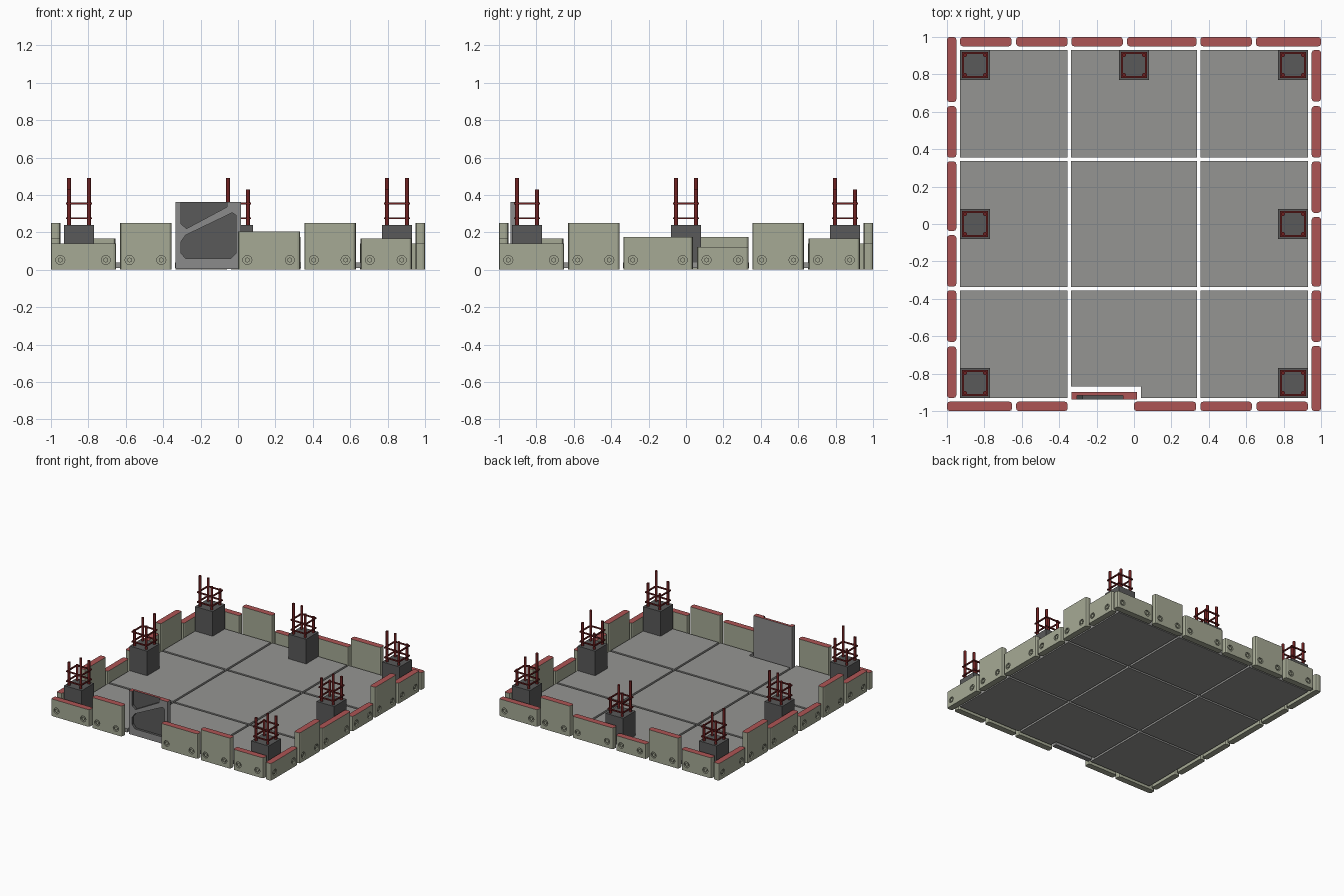
import bpy, bmesh
from math import pi, cos, sin
from mathutils import Matrix, Vector

if "Cube" in bpy.data.objects:
    bpy.data.objects.remove(bpy.data.objects["Cube"])


def material(name, r, g, b):
    m = bpy.data.materials.new(name)
    m.diffuse_color = (r, g, b, 1)
    m.use_nodes = True
    m.node_tree.nodes["Principled BSDF"].inputs["Base Color"].default_value = m.diffuse_color
    return m


GREEN = material("panel_green", .38, .40, .30)
RED = material("edge_red", .42, .09, .09)
STEEL = material("rebar_red", .16, .015, .015)
DARK = material("dark_concrete", .10, .10, .10)
FLOOR = material("floor_grey", .30, .30, .29)
FRAME = material("frame_grey", .26, .26, .26)


def finish(name, bm, *mats):
    bmesh.ops.recalc_face_normals(bm, faces=bm.faces)
    me = bpy.data.meshes.new(name)
    bm.to_mesh(me)
    bm.free()
    for m in mats:
        me.materials.append(m)
    ob = bpy.data.objects.new(name, me)
    bpy.context.collection.objects.link(ob)
    return ob


def box(bm, x0, x1, y0, y1, z0, z1):
    c = Vector((x0 + x1, y0 + y1, z0 + z1)) / 2
    mat = Matrix.Translation(c) @ Matrix.Diagonal((x1 - x0, y1 - y0, z1 - z0, 1))
    return bmesh.ops.create_cube(bm, size=1, matrix=mat)["verts"]


def prism(bm, pts, z0, z1):
    """Extrude an xy outline from z0 to z1."""
    f = bm.faces.new([bm.verts.new((x, y, z0)) for x, y in pts])
    top = bmesh.ops.extrude_face_region(bm, geom=[f])["geom"]
    for v in top:
        if isinstance(v, bmesh.types.BMVert):
            v.co.z = z1


def rod(bm, mat, r, depth, n):
    bmesh.ops.create_cone(bm, cap_ends=True, segments=n, radius1=r, radius2=r,
                          depth=depth, matrix=mat)


def cut(ob, cutter):
    cutter.hide_render = True
    cutter.display_type = 'WIRE'
    m = ob.modifiers.new("cut", 'BOOLEAN')
    m.object = cutter
    m.operation = 'DIFFERENCE'
    m.solver = 'EXACT'
    m.material_mode = 'TRANSFER'
    bpy.context.view_layer.objects.active = ob
    bpy.ops.object.modifier_apply(modifier=m.name)
    bpy.data.objects.remove(cutter)


# Floor slabs, the front middle one notched for the gate
bounds = [(-.93, -.355), (-.338, .338), (.355, .93)]
for i, (x0, x1) in enumerate(bounds):
    for j, (y0, y1) in enumerate(bounds):
        pts = [(x0, y0), (x1, y0), (x1, y1), (x0, y1)]
        if (i, j) == (1, 0):
            pts = [(x0, -.87), (.037, -.87), (.037, y0), (x1, y0), (x1, y1), (x0, y1)]
        bm = bmesh.new()
        prism(bm, pts, .008, .038)
        finish(f"floor_slab_{i}_{j}", bm, FLOOR)

# Wall panels, repeated around the four sides in a pinwheel: start, end, height
side = [(-1, -.652, .14), (-.63, -.355, .25), (-.335, .037, .175),
        (.06, .335, .122), (.355, .63, .25), (.655, .93, .168)]
front = side[:2] + [(0, .332, .205)] + side[4:]
FACE_OUT = Matrix.Rotation(pi / 2, 4, 'X')
for k, row in enumerate([front, side, side, side]):
    turn = Matrix.Rotation(k * pi / 2, 4, 'Z')
    for n, (a, b, h) in enumerate(row):
        bm = bmesh.new()
        box(bm, a, b, -1, -.95, 0, h)
        upright = [e for e in bm.edges if abs(e.verts[0].co.z - e.verts[1].co.z) > .01]
        bmesh.ops.bevel(bm, geom=upright, offset=.014, segments=2, profile=.5, affect='EDGES')
        for f in bm.faces:
            f.normal_update()
            f.material_index = int(f.normal.z > .9)
        panel = finish(f"wall_panel_{k}_{n}", bm, GREEN, RED)
        # Bolt holes with hexagon bolt heads inside
        holes, bolts = bmesh.new(), bmesh.new()
        for s in (a + .05, b - .055):
            rod(holes, Matrix.Translation((s, -1, .052)) @ FACE_OUT, .024, .024, 16)
            rod(bolts, Matrix.Translation((s, -.993, .052)) @ FACE_OUT, .014, .012, 6)
        cut(panel, finish("hole_cutter", holes, GREEN))
        heads = finish(f"bolts_{k}_{n}", bolts, GREEN)
        panel.data.transform(turn)
        heads.data.transform(turn)

# Gate with two recessed fields and a diagonal brace
bm = bmesh.new()
box(bm, -.335, .015, -.938, -.897, .005, .362)
for f in bm.faces:
    f.normal_update()
    f.material_index = int(f.normal.z > .9)
gate = finish("gate", bm, FRAME, RED)
lower = [(-.305, .15), (-.28, .185), (-.03, .305), (-.01, .29), (-.01, .09),
         (-.04, .06), (-.28, .06), (-.305, .09)]
upper = [(-.305, .4), (-.06, .4), (-.06, .335), (-.275, .22), (-.305, .245)]
for outline in (lower, upper):
    bm = bmesh.new()
    prism(bm, outline, .918, .97)
    cutter = finish("gate_cutter", bm, DARK)
    cutter.data.transform(FACE_OUT)
    cut(gate, cutter)

# Column stubs with four rebars of different length and two ties; last value turns the bars
columns = [(-.85, .85, 0), (0, .85, 0), (.85, .85, 0), (-.85, 0, 2),
           (.85, 0, 1), (-.85, -.85, 1), (.85, -.85, 1)]
corners = [(-1, -1), (1, -1), (1, 1), (-1, 1)]
tops = [.49, .43, .37, .43]
for n, (x, y, turn) in enumerate(columns):
    bm = bmesh.new()
    box(bm, x - .08, x + .08, y - .08, y + .08, .03, .24)
    finish(f"column_{n}", bm, DARK)
    bm = bmesh.new()
    for i, top in enumerate(tops):
        cx, cy = corners[(i + turn) % 4]
        rod(bm, Matrix.Translation((x + .053 * cx, y + .053 * cy, (top + .23) / 2)),
            .011, top - .23, 8)
    rebar = finish(f"rebars_{n}", bm, STEEL)
    for p in rebar.data.polygons:
        p.use_smooth = abs(p.normal.z) < .5
    rebar.data.set_sharp_from_angle(angle=pi / 3.5)
    bm = bmesh.new()
    for z in (.275, .355):
        for d in (-.065, .065):
            box(bm, x + d - .005, x + d + .005, y - .07, y + .07, z - .005, z + .005)
            box(bm, x - .07, x + .07, y + d - .005, y + d + .005, z - .005, z + .005)
    finish(f"rebar_ties_{n}", bm, STEEL)
